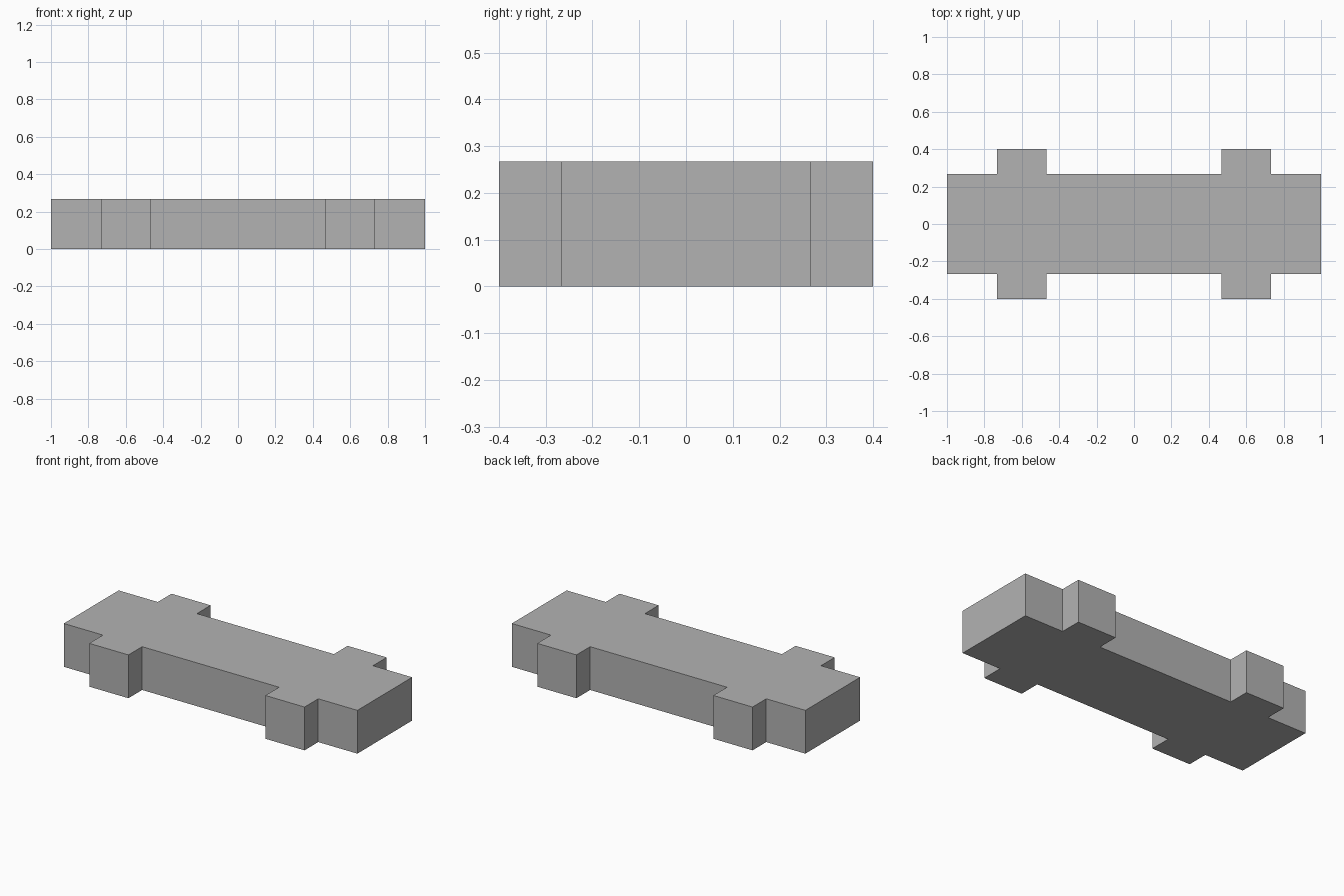
import bpy
import bmesh

cube = bpy.data.objects.get("Cube")
if cube:
    bpy.data.objects.remove(cube, do_unlink=True)

UNIT = 2 / 15
HEIGHT = 2 * UNIT

# Plain grey
grey = bpy.data.materials.new("plain_grey")
grey.use_nodes = True
colour = (0.45, 0.45, 0.45, 1)
grey.diffuse_color = colour
grey.node_tree.nodes["Principled BSDF"].inputs["Base Color"].default_value = colour

# One quarter of the outline, from the end corner in past the side tab
quarter = [(7.5, 2), (5.5, 2), (5.5, 3), (3.5, 3), (3.5, 2)]
back = quarter + [(-x, y) for x, y in reversed(quarter)]
outline = back + [(x, -y) for x, y in reversed(back)]

# Raise the outline into a solid block with four side tabs
bm = bmesh.new()
base = bm.faces.new([bm.verts.new((x * UNIT, y * UNIT, 0)) for x, y in outline])
raised = bmesh.ops.extrude_face_region(bm, geom=[base], use_keep_orig=True)
top = [v for v in raised["geom"] if isinstance(v, bmesh.types.BMVert)]
bmesh.ops.translate(bm, verts=top, vec=(0, 0, HEIGHT))
bmesh.ops.recalc_face_normals(bm, faces=bm.faces)

mesh = bpy.data.meshes.new("tabbed_block")
bm.to_mesh(mesh)
bm.free()
mesh.materials.append(grey)
block = bpy.data.objects.new("tabbed_block", mesh)
bpy.context.collection.objects.link(block)
